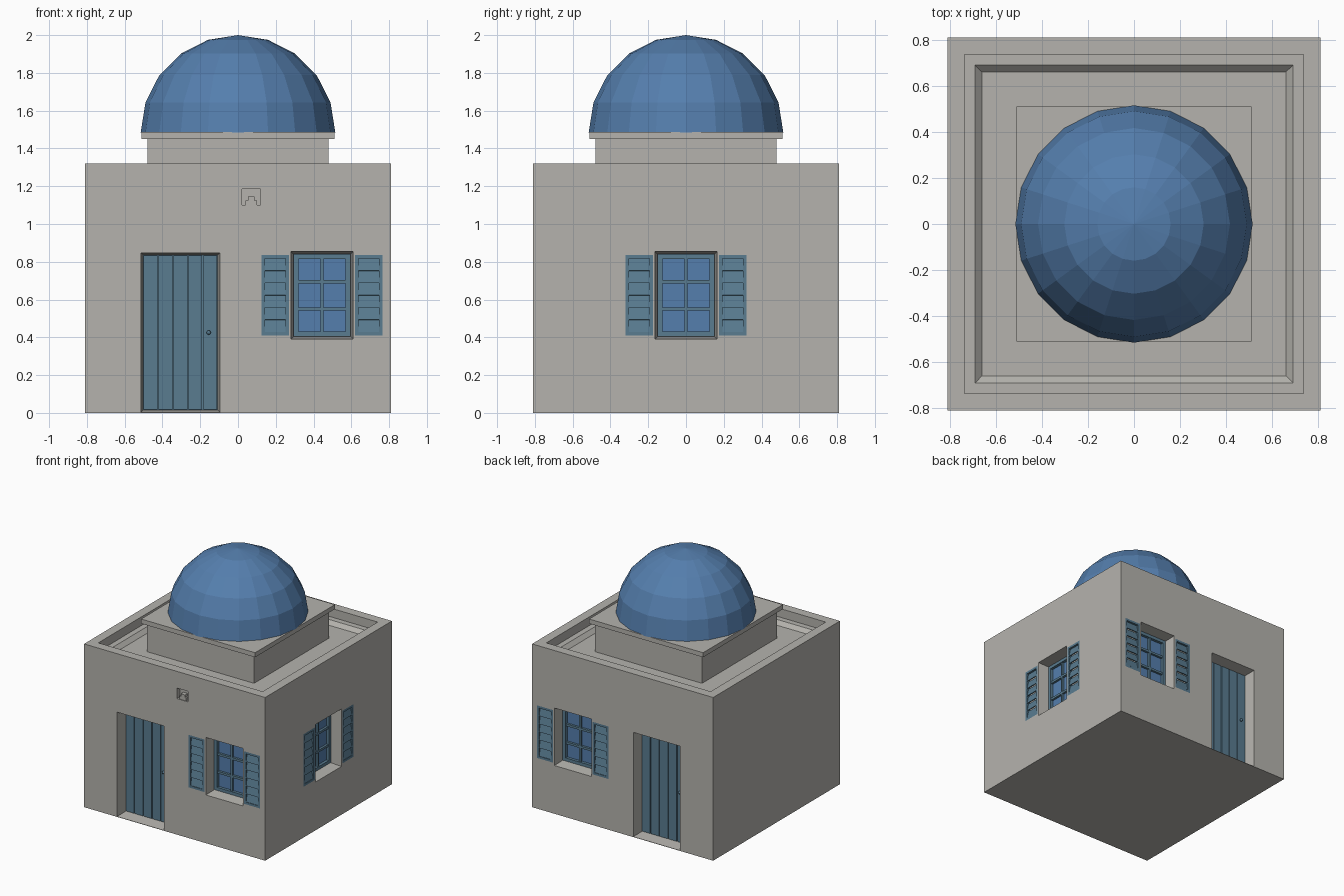
import bpy, bmesh, math
from mathutils import Matrix, Vector

cube = bpy.data.objects.get("Cube")
if cube:
    bpy.data.objects.remove(cube, do_unlink=True)


def material(name, colour):
    m = bpy.data.materials.new(name)
    m.use_nodes = True
    m.diffuse_color = (*colour, 1)
    m.node_tree.nodes["Principled BSDF"].inputs["Base Color"].default_value = (*colour, 1)
    return m


PLASTER = material("plaster", (0.46, 0.45, 0.42))
BLUE = material("dome blue", (0.09, 0.21, 0.42))
PAINT = material("painted wood", (0.10, 0.20, 0.28))

WALL, TOP = 0.81, 1.32


def finish(name, bm, mat):
    bmesh.ops.recalc_face_normals(bm, faces=bm.faces)
    me = bpy.data.meshes.new(name)
    bm.to_mesh(me)
    bm.free()
    me.materials.append(mat)
    ob = bpy.data.objects.new(name, me)
    bpy.context.collection.objects.link(ob)
    return ob


def box(bm, x, y, z, place=Matrix(), tilt=0):
    """Box between (min, max) pairs, tilted about its centre along x."""
    size = [b - a for a, b in (x, y, z)]
    mid = Vector([(a + b) / 2 for a, b in (x, y, z)])
    m = place @ Matrix.Translation(mid) @ Matrix.Rotation(tilt, 4, "X") @ Matrix.Diagonal((*size, 1))
    bmesh.ops.create_cube(bm, size=1, matrix=m)


def loft(bm, profile):
    """Stack square rings of (half width, height) and cap both ends."""
    rings = [[bm.verts.new((sx * r, sy * r, z)) for sx, sy in ((-1, -1), (1, -1), (1, 1), (-1, 1))]
             for r, z in profile]
    for a, b in zip(rings, rings[1:]):
        for i in range(4):
            j = (i + 1) % 4
            bm.faces.new((a[i], a[j], b[j], b[i]))
    bm.faces.new(rings[0])
    bm.faces.new(rings[-1])


def tapered_hole(bm, half, z0, z1, depth, place, flare=0.015):
    """Opening cutter that widens towards the outside."""
    back = [(-half, z0), (half, z0), (half, z1), (-half, z1)]
    k = flare / depth
    mid = (z0 + z1) / 2
    rings = []
    for y in (depth, -0.03):
        g = (depth - y) * k
        rings.append([bm.verts.new(place @ Vector((x + math.copysign(g, x), y,
                      z + math.copysign(g, z - mid)))) for x, z in back])
    for i in range(4):
        j = (i + 1) % 4
        bm.faces.new((rings[0][i], rings[0][j], rings[1][j], rings[1][i]))
    for r in rings:
        bm.faces.new(r)


def on_wall(x, y, turn):
    return Matrix.Translation((x, y, 0)) @ Matrix.Rotation(math.radians(turn), 4, "Z")


windows = {"front": on_wall(0.445, -WALL, 0), "back": on_wall(0.445, WALL, 180),
           "left": on_wall(WALL, 0, 90)}
doors = {"front": on_wall(-0.305, -WALL, 0), "back": on_wall(-0.305, WALL, 180)}
DEPTH = 0.12
W_HALF, W_LOW, W_HIGH = 0.15, 0.405, 0.84
D_HALF, D_LOW, D_HIGH = 0.197, 0.015, 0.835
S_OFF, S_HALF, S_LOW, S_HIGH = 0.248, 0.0725, 0.41, 0.835

# House walls with parapet and sunken roof
bm = bmesh.new()
loft(bm, [(WALL, 0), (WALL, TOP), (0.735, TOP), (0.735, 1.25), (0.69, 1.25), (0.66, 1.22)])
house = finish("house_walls", bm, PLASTER)

# Openings: windows, shutter recesses, doors and the small niche
bm = bmesh.new()
for place in windows.values():
    tapered_hole(bm, W_HALF, W_LOW, W_HIGH, DEPTH, place)
    for side in (-1, 1):
        c = side * S_OFF
        box(bm, (c - S_HALF, c + S_HALF), (-0.02, 0.03), (S_LOW, S_HIGH), place)
for place in doors.values():
    tapered_hole(bm, D_HALF, D_LOW, D_HIGH, DEPTH, place, 0.012)
front = on_wall(0.07, -WALL, 0)
box(bm, (-0.05, 0.05), (-0.02, 0.04), (1.1, 1.185), front)
cutter = finish("opening_cutter", bm, PLASTER)
cutter.hide_render = True

cut = house.modifiers.new("openings", "BOOLEAN")
cut.object = cutter
cut.solver = "EXACT"
bpy.context.view_layer.update()
cut_mesh = bpy.data.meshes.new_from_object(house.evaluated_get(bpy.context.evaluated_depsgraph_get()))
house.modifiers.clear()
house.data = cut_mesh
bpy.data.objects.remove(cutter, do_unlink=True)

# Niche insert
bm = bmesh.new()
box(bm, (-0.03, 0.03), (0.005, 0.04), (1.1, 1.125), front)
box(bm, (-0.018, 0.018), (0.005, 0.04), (1.125, 1.145), front)
finish("niche_block", bm, PLASTER)

# Windows: glass, frame with bars, louvred shutters
for wall, place in windows.items():
    bm = bmesh.new()
    box(bm, (-W_HALF, W_HALF), (0.108, DEPTH), (W_LOW, W_HIGH), place)
    finish(wall + "_window_glass", bm, BLUE)

    bm = bmesh.new()
    layer = (0.085, 0.115)
    rim = 0.025
    for s in (-1, 1):
        box(bm, sorted((s * W_HALF, s * (W_HALF - rim))), layer, (W_LOW, W_HIGH), place)
    for z in (W_LOW, W_HIGH - rim):
        box(bm, (-W_HALF, W_HALF), layer, (z, z + rim), place)
    box(bm, (-0.008, 0.008), (0.09, 0.115), (W_LOW, W_HIGH), place)
    for i in (1, 2):
        z = W_LOW + (W_HIGH - W_LOW) * i / 3
        box(bm, (-W_HALF, W_HALF), (0.09, 0.115), (z - 0.009, z + 0.009), place)
    finish(wall + "_window_frame", bm, PAINT)

    bm = bmesh.new()
    stile, count = 0.018, 6
    step = (S_HIGH - S_LOW - 2 * stile) / count
    for side in (-1, 1):
        a, b = side * S_OFF - S_HALF, side * S_OFF + S_HALF
        for x in (a, b - stile):
            box(bm, (x, x + stile), (0, 0.029), (S_LOW, S_HIGH), place)
        for z in (S_LOW, S_HIGH - stile):
            box(bm, (a, b), (0, 0.029), (z, z + stile), place)
        for i in range(count):
            z = S_LOW + stile + step * i
            box(bm, (a + stile, b - stile), (0.009, 0.015), (z, z + step), place, math.radians(-13))
    finish(wall + "_shutters", bm, PAINT)

# Plank doors with a round knob
for wall, place in doors.items():
    bm = bmesh.new()
    box(bm, (-D_HALF, D_HALF), (0.105, DEPTH), (D_LOW, D_HIGH), place)
    width = 2 * D_HALF / 5
    for i in range(5):
        x = -D_HALF + i * width
        box(bm, (x + 0.003, x + width - 0.003), (0.09, 0.11), (D_LOW + 0.003, D_HIGH - 0.003), place)
    spot = place @ Matrix.Translation((0.15, 0.08, 0.425))
    bmesh.ops.create_uvsphere(bm, u_segments=10, v_segments=6, radius=0.012, matrix=spot)
    finish(wall + "_door", bm, PAINT)

# Square drum and slab under the dome
bm = bmesh.new()
loft(bm, [(0.48, 1.2), (0.48, 1.45), (0.51, 1.45), (0.51, 1.487)])
finish("dome_base", bm, PLASTER)

# Faceted half-sphere dome
bm = bmesh.new()
bmesh.ops.create_uvsphere(bm, u_segments=20, v_segments=10, radius=0.515)
bmesh.ops.delete(bm, geom=[v for v in bm.verts if v.co.z < -0.01], context="VERTS")
bmesh.ops.holes_fill(bm, edges=[e for e in bm.edges if e.is_boundary], sides=0)
bmesh.ops.translate(bm, verts=bm.verts, vec=(0, 0, 1.485))
finish("dome", bm, BLUE)
